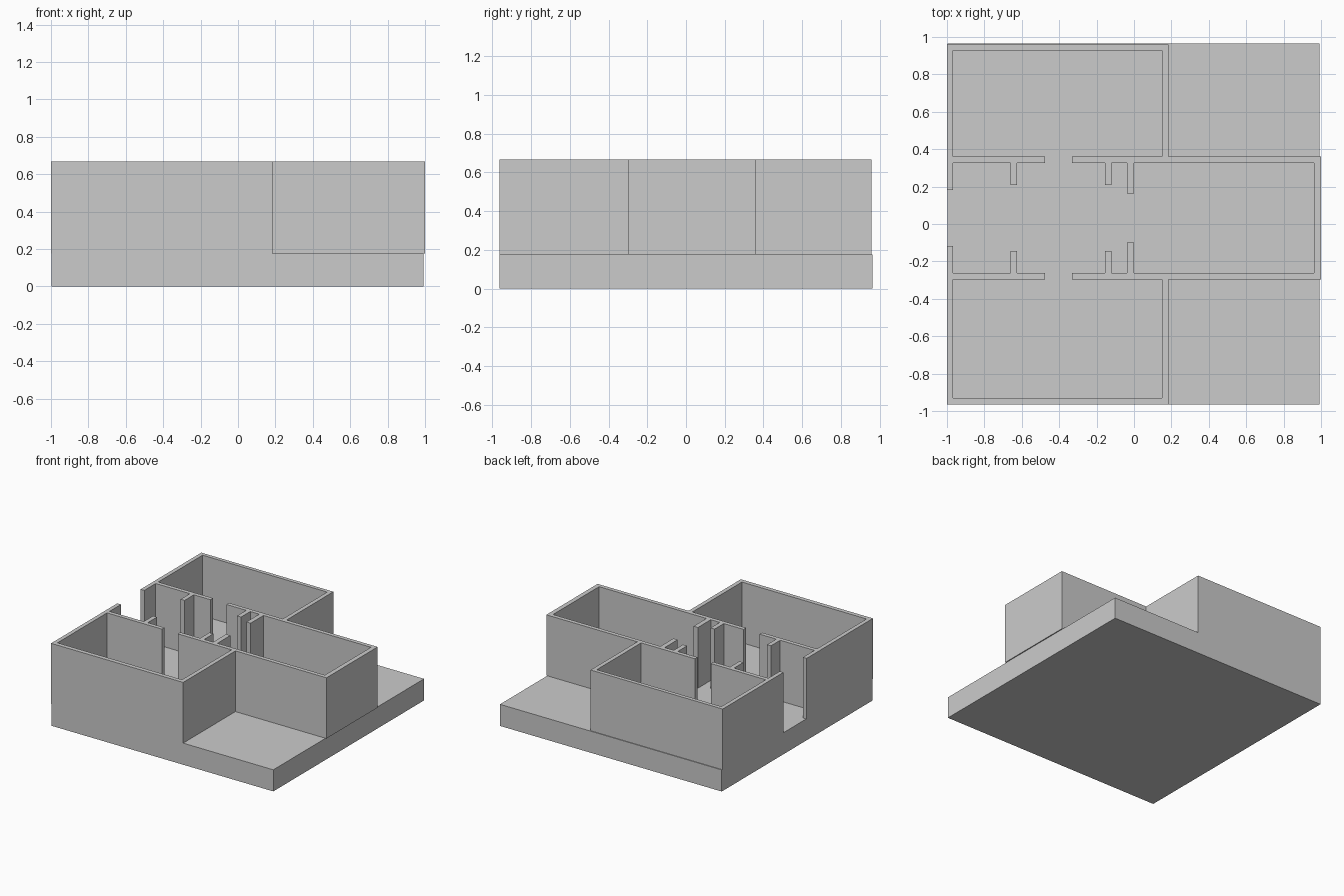
import bpy, bmesh

if "Cube" in bpy.data.objects:
    bpy.data.objects.remove(bpy.data.objects["Cube"])

FLOOR, TOP = 0.175, 0.667
MID = 0.032  # y of the corridor centre line


def prism(name, outline, z0, z1):
    """Extrude a flat outline from z0 up to z1."""
    bm = bmesh.new()
    face = bm.faces.new([bm.verts.new((x, y, z0)) for x, y in outline])
    ext = bmesh.ops.extrude_face_region(bm, geom=[face], use_keep_orig=True)
    for v in ext["geom"]:
        if isinstance(v, bmesh.types.BMVert):
            v.co.z = z1
    bmesh.ops.recalc_face_normals(bm, faces=bm.faces[:])
    mesh = bpy.data.meshes.new(name)
    bm.to_mesh(mesh)
    bm.free()
    obj = bpy.data.objects.new(name, mesh)
    bpy.context.collection.objects.link(obj)
    return obj


def stub(x0, x1, d):
    """Short partition sticking out of the corridor wall."""
    return [(x0, 0.295), (x0, d), (x1, d), (x1, 0.295)]


def half_outline(side, outer, inner):
    """Walls on one side of the corridor; side is +1 back, -1 front."""
    out, inn = abs(outer - MID), abs(inner - MID)
    pts = [(1.0, 0.328), (0.184, 0.328), (0.184, out), (-1.0, out),
           (-1.0, 0.149), (-0.967, 0.149), (-0.967, 0.295)]
    pts += stub(-0.66, -0.625, 0.177)
    # doorway and the inside of the side room
    pts += [(-0.475, 0.295), (-0.475, 0.328), (-0.967, 0.328), (-0.967, inn),
            (0.15, inn), (0.15, 0.328), (-0.332, 0.328), (-0.332, 0.295)]
    pts += stub(-0.155, -0.119, 0.177) + stub(-0.038, 0.0, 0.13)
    pts += [(0.963, 0.295)]
    return [(x, MID + side * d) for x, d in pts]


# foundation slab
prism("foundation_slab",
      [(-0.996, -0.965), (0.992, -0.965), (0.992, 0.965), (-0.996, 0.965)], 0, FLOOR)

# all walls as one continuous run: back half, then front half in reverse
back = half_outline(1, 0.959, 0.928)
front = half_outline(-1, -0.965, -0.93)
prism("house_walls", back + front[::-1], FLOOR, TOP)
